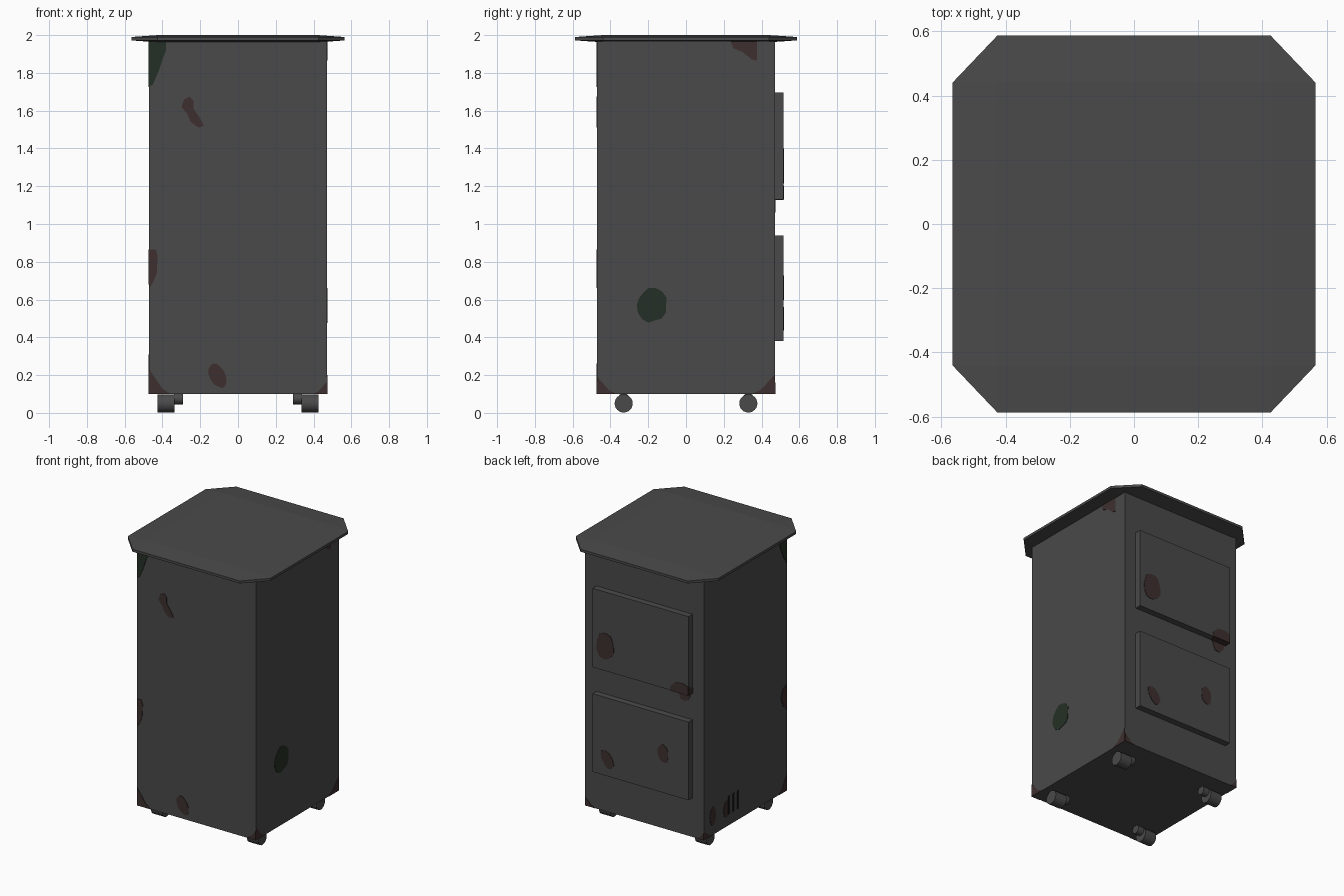
import bpy, bmesh, math, random
from mathutils import Matrix

if "Cube" in bpy.data.objects:
    bpy.data.objects.remove(bpy.data.objects["Cube"])

random.seed(4)

def material(name, rgb):
    m = bpy.data.materials.new(name)
    m.diffuse_color = (*rgb, 1)
    m.use_nodes = True
    m.node_tree.nodes["Principled BSDF"].inputs["Base Color"].default_value = m.diffuse_color
    return m

GREY = material("dark grey metal", (0.068, 0.068, 0.068))
RUST = material("rust red", (0.048, 0.028, 0.028))
GREEN = material("dark green grime", (0.018, 0.03, 0.019))
BLACK = material("vent black", (0.01, 0.01, 0.01))

def finish(name, bm, mat):
    bmesh.ops.recalc_face_normals(bm, faces=bm.faces)
    me = bpy.data.meshes.new(name)
    bm.to_mesh(me)
    bm.free()
    me.materials.append(mat)
    ob = bpy.data.objects.new(name, me)
    bpy.context.collection.objects.link(ob)
    return ob

def box(name, lo, hi, mat=GREY):
    bm = bmesh.new()
    bmesh.ops.create_cube(bm, size=1)
    for v in bm.verts:
        v.co = [(a + b) / 2 + c * (b - a) for a, b, c in zip(lo, hi, v.co)]
    return finish(name, bm, mat)

def cylinder_x(name, x0, x1, y, z, r, sides):
    bm = bmesh.new()
    bmesh.ops.create_cone(bm, cap_ends=True, segments=sides, radius1=r, radius2=r, depth=abs(x1 - x0),
                          matrix=Matrix.Translation(((x0 + x1) / 2, y, z)) @ Matrix.Rotation(math.pi / 2, 4, 'Y'))
    ob = finish(name, bm, GREY)
    ob.data.shade_smooth()
    ob.data.set_sharp_from_angle(angle=math.radians(35))

# Cabinet body and two doors on the back
H = 0.47
box("cabinet_body", (-H, -H, 0.1), (H, H, 1.97))
for name, z0, z1 in (("lower_door", 0.38, 0.94), ("upper_door", 1.13, 1.695)):
    box(name, (-0.38, H - 0.01, z0), (0.38, 0.515, z1))

# Lid: eight-sided rim, sloping gently to raised rectangles above and below
bm = bmesh.new()
X, Y, CX, CY = 0.565, 0.587, 0.425, 0.44
octagon = [(CX, -Y), (X, -CY), (X, CY), (CX, Y), (-CX, Y), (-X, CY), (-X, -CY), (-CX, -Y)]
rims = []
for rim_z, mid_z in ((1.99, 2.0), (1.972, 1.962)):
    rim = [bm.verts.new((x, y, rim_z)) for x, y in octagon]
    mid = [bm.verts.new((x, y, mid_z)) for x, y in ((CX, -CY), (CX, CY), (-CX, CY), (-CX, -CY))]
    bm.faces.new(mid)
    for i in range(4):
        bm.faces.new((rim[2 * i], rim[2 * i + 1], mid[i]))
        bm.faces.new((rim[2 * i + 1], rim[(2 * i + 2) % 8], mid[(i + 1) % 4], mid[i]))
    rims.append(rim)
for i in range(8):
    j = (i + 1) % 8
    bm.faces.new((rims[0][i], rims[0][j], rims[1][j], rims[1][i]))
finish("lid", bm, GREY)

# Four wheels with short inner hubs
for sx, side in ((-1, "left"), (1, "right")):
    for sy, end in ((-1, "front"), (1, "back")):
        cylinder_x(f"{end}_{side}_wheel", sx * 0.335, sx * 0.425, sy * 0.33, 0.05, 0.048, 24)
        cylinder_x(f"{end}_{side}_hub", sx * 0.29, sx * 0.34, sy * 0.33, 0.075, 0.03, 16)

# Thin stain plates: (u, v) lies in the surface, t is height off it
SURFACES = {
    "front": lambda u, v, t: (u, -H - t, v),
    "back": lambda u, v, t: (u, H + t, v),
    "right": lambda u, v, t: (H + t, u, v),
    "left": lambda u, v, t: (-H - t, u, v),
    "door": lambda u, v, t: (u, 0.515 + t, v),
    "door_underside": lambda u, v, t: (u, v, 1.13 - t),
    "door_edge": lambda u, v, t: (-0.38 - t, u, v),
}

def stain(where, pts, mat=RUST):
    place = SURFACES[where]
    bm = bmesh.new()
    low = [bm.verts.new(place(u, v, 0)) for u, v in pts]
    top = [bm.verts.new(place(u, v, 0.003)) for u, v in pts]
    bm.faces.new(top)
    n = len(pts)
    for i in range(n):
        bm.faces.new((low[i], low[(i + 1) % n], top[(i + 1) % n], top[i]))
    finish(f"{where}_{'grime' if mat is GREEN else 'rust'}_patch", bm, mat)

def blob(where, u, v, ru, rv, tilt=0, mat=RUST, n=14):
    a, pts = math.radians(tilt), []
    for i in range(n):
        k = random.uniform(0.9, 1.08)
        p, q = k * ru * math.cos(math.tau * i / n), k * rv * math.sin(math.tau * i / n)
        pts.append((u + p * math.cos(a) - q * math.sin(a), v + p * math.sin(a) + q * math.cos(a)))
    stain(where, pts, mat)

def corner(where, su, w, h):
    # rust creeping up from a bottom corner, with a hollow edge
    stain(where, [(su * H, 0.1), (su * (H - w), 0.1), (su * (H - w * 0.6), 0.1 + h * 0.25),
                  (su * (H - w * 0.25), 0.1 + h * 0.7), (su * H, 0.1 + h)])

# Front stains
stain("front", [(-0.30, 1.62), (-0.285, 1.66), (-0.255, 1.675), (-0.235, 1.65), (-0.235, 1.61), (-0.20, 1.56),
                (-0.18, 1.52), (-0.21, 1.51), (-0.25, 1.54), (-0.27, 1.585)])
blob("front", -0.107, 0.198, 0.042, 0.073, 27)
stain("front", [(-H, 0.66), (-0.45, 0.69), (-0.43, 0.74), (-0.425, 0.83), (-0.435, 0.865), (-H, 0.865)])
stain("front", [(-H, 1.725), (-0.45, 1.74), (-0.42, 1.81), (-0.40, 1.87), (-0.38, 1.92), (-0.38, 1.97),
                (-H, 1.97)], GREEN)
corner("front", -1, 0.11, 0.13)
corner("front", 1, 0.07, 0.065)

# Right side stains
blob("right", -0.18, 0.57, 0.08, 0.09, 0, GREEN)
stain("right", [(0.235, 1.97), (0.25, 1.93), (0.30, 1.91), (0.35, 1.87), (0.375, 1.865), (0.375, 1.97)])
corner("right", -1, 0.10, 0.09)
corner("right", 1, 0.12, 0.10)

# Left side stains and vent slots
stain("left", [(-H, 0.68), (-0.43, 0.71), (-0.40, 0.78), (-0.42, 0.84), (-H, 0.865)])
stain("left", [(-H, 1.725), (-0.43, 1.78), (-0.39, 1.87), (-0.37, 1.97), (-H, 1.97)], GREEN)
corner("left", -1, 0.09, 0.12)
corner("left", 1, 0.10, 0.06)
blob("left", 0.37, 0.235, 0.034, 0.065)
blob("left", 0.215, 0.225, 0.034, 0.06)
for y in (0.085, 0.137, 0.188):
    box("vent_slot", (-H - 0.004, y - 0.01, 0.18), (-H + 0.01, y + 0.01, 0.31), BLACK)

# Back and door stains
corner("back", 1, 0.08, 0.06)
corner("back", -1, 0.055, 0.05)
blob("door", 0.28, 1.305, 0.07, 0.10)
blob("door", 0.265, 0.50, 0.04, 0.07, -35)
blob("door", -0.18, 0.66, 0.043, 0.066)
stain("door", [(-0.38, 1.13), (-0.38, 1.19), (-0.34, 1.205), (-0.28, 1.2), (-0.24, 1.165), (-0.235, 1.13)])
stain("door_underside", [(-0.38, H), (-0.26, H), (-0.24, 0.515), (-0.38, 0.515)])
stain("door_edge", [(H, 1.13), (0.515, 1.13), (0.515, 1.19), (H, 1.17)])
stain("back", [(-0.37, 1.13), (-0.36, 1.09), (-0.33, 1.06), (-0.29, 1.065), (-0.265, 1.13)])
